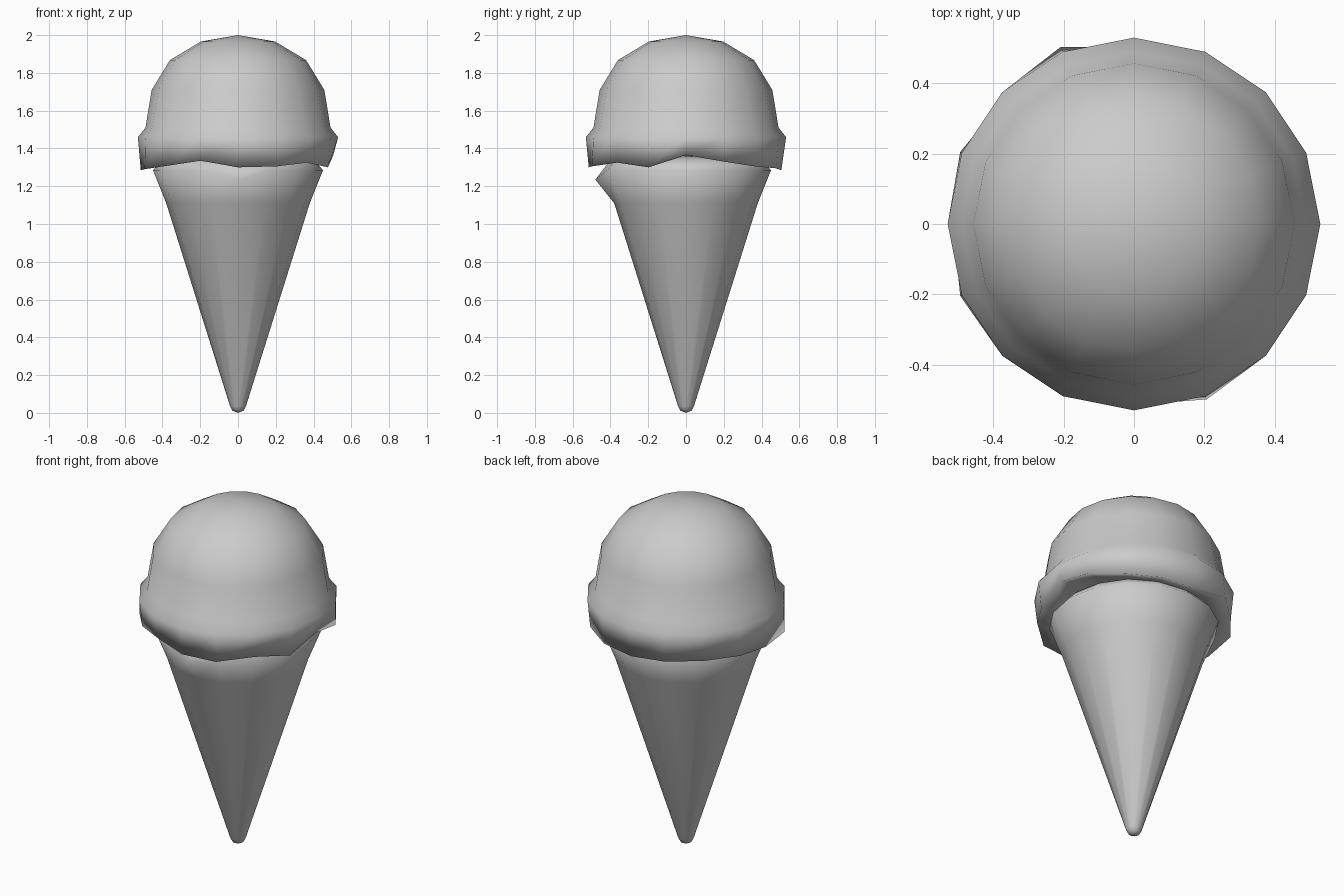
import bpy
import bmesh
from math import cos, sin, pi

SIDES = 16

cube = bpy.data.objects.get("Cube")
if cube:
    bpy.data.objects.remove(cube)

grey = bpy.data.materials.new("plain grey")
grey.use_nodes = True
colour = (0.6, 0.6, 0.6, 1)
grey.diffuse_color = colour
grey.node_tree.nodes["Principled BSDF"].inputs["Base Color"].default_value = colour


def lathe(name, profile, adjust=None):
    """Spin (radius, height) points from bottom to top; adjust may move a ring point."""
    bm = bmesh.new()
    rings = []
    for i, (radius, height) in enumerate(profile):
        if radius == 0:
            rings.append([bm.verts.new((0, 0, height))] * SIDES)
            continue
        ring = []
        for k in range(SIDES):
            r, z = adjust(i, k, radius, height) if adjust else (radius, height)
            a = 2 * pi * k / SIDES
            ring.append(bm.verts.new((r * cos(a), r * sin(a), z)))
        rings.append(ring)
    for low, high in zip(rings, rings[1:]):
        for k in range(SIDES):
            n = (k + 1) % SIDES
            corners = dict.fromkeys((low[k], low[n], high[n], high[k]))
            bm.faces.new(list(corners))
    bmesh.ops.recalc_face_normals(bm, faces=bm.faces)
    for face in bm.faces:
        face.smooth = True
    mesh = bpy.data.meshes.new(name)
    bm.to_mesh(mesh)
    bm.free()
    mesh.materials.append(grey)
    obj = bpy.data.objects.new(name, mesh)
    bpy.context.collection.objects.link(obj)
    return obj


# Cone with a small blunt tip, a flared mouth and one drip at the front
def front_drip(i, k, r, z):
    if i == 4 and k == 12:
        return 0.48, 1.235
    return r, z


lathe("cone", [(0, 0), (0.03, 0.012), (0.042, 0.035), (0.38, 1.11),
               (0.45, 1.285), (0.40, 1.34), (0, 1.36)], front_drip)

# Scoop with an overhanging lip whose lower edge is uneven all round
RIM_HEIGHT = [1.365, 1.33, 1.305, 1.295, 1.285, 1.31, 1.30, 1.305,
              1.285, 1.29, 1.31, 1.335, 1.30, 1.305, 1.325, 1.30]
RIM_RADIUS = {0: 0.505, 1: 0.53, 4: 0.505, 5: 0.545, 7: 0.535, 9: 0.535, 13: 0.54}


def melted_rim(i, k, r, z):
    if i == 2:
        return RIM_RADIUS.get(k, r), RIM_HEIGHT[k]
    if i == 1:
        return r, RIM_HEIGHT[k] + 0.03
    return r, z


lathe("ice_cream_scoop", [(0, 1.42), (0.42, 1.34), (0.515, 1.30), (0.53, 1.46),
                          (0.49, 1.51), (0.457, 1.71), (0.36, 1.868),
                          (0.197, 1.966), (0, 2.0)], melted_rim)
